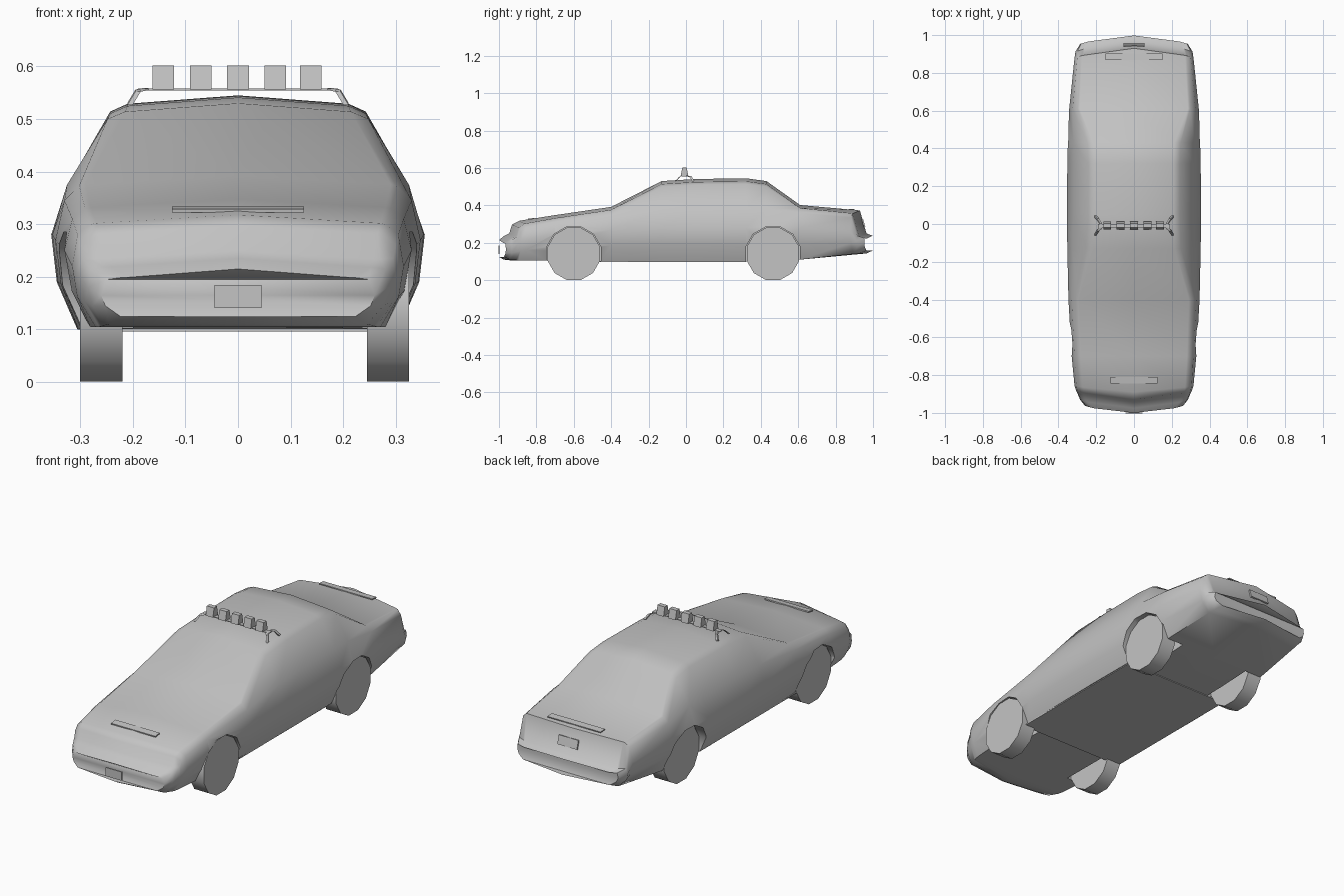
import bpy, bmesh, math
from mathutils import Matrix

if "Cube" in bpy.data.objects:
    bpy.data.objects.remove(bpy.data.objects["Cube"])

grey = bpy.data.materials.new("plain grey")
grey.diffuse_color = (0.55, 0.55, 0.55, 1)
grey.use_nodes = True
grey.node_tree.nodes["Principled BSDF"].inputs["Base Color"].default_value = grey.diffuse_color


def make(name, bm, smooth=None):
    bmesh.ops.recalc_face_normals(bm, faces=bm.faces)
    me = bpy.data.meshes.new(name)
    bm.to_mesh(me)
    bm.free()
    me.materials.append(grey)
    ob = bpy.data.objects.new(name, me)
    bpy.context.collection.objects.link(ob)
    if smooth:
        shade(me, smooth)
    return ob


def shade(me, angle):
    for p in me.polygons:
        p.use_smooth = True
    me.set_sharp_from_angle(angle=math.radians(angle))


def box(name, centre, size, tilt=0.0, top=1.0):
    bm = bmesh.new()
    bmesh.ops.create_cube(bm, size=1)
    for v in bm.verts:
        if v.co.z > 0:
            v.co.y *= top
    bmesh.ops.transform(bm, verts=bm.verts, matrix=Matrix.Translation(centre)
                        @ Matrix.Rotation(math.radians(tilt), 4, 'X')
                        @ Matrix.Diagonal((*size, 1)))
    return make(name, bm)


def disc(name, x0, x1, y, z, r, n=12):
    bm = bmesh.new()
    m = (Matrix.Translation(((x0 + x1) / 2, y, z)) @ Matrix.Rotation(math.pi / 2, 4, 'Y')
         @ Matrix.Rotation(math.pi / n, 4, 'Z'))
    bmesh.ops.create_cone(bm, cap_ends=True, segments=n, radius1=r, radius2=r,
                          depth=abs(x1 - x0), matrix=m)
    return make(name, bm, 50)


# Body: cross-sections along y
# y, floor z, widest x, widest z, shoulder x, shoulder z, roof edge x, top z
stations = [
    (-1.0, .125, .26, .165, .25, .195, .21, .215),
    (-.975, .11, .285, .18, .28, .215, .24, .235),
    (-.945, .107, .30, .20, .295, .235, .26, .25),
    (-.93, .105, .307, .21, .30, .26, .265, .298),
    (-.89, .105, .315, .22, .305, .28, .27, .318),
    (-.70, .104, .33, .25, .315, .31, .28, .348),
    (-.40, .102, .347, .27, .33, .345, .29, .392),
    (-.13, .10, .353, .28, .325, .375, .215, .53),
    (.05, .10, .355, .28, .32, .38, .21, .541),
    (.32, .10, .353, .28, .32, .38, .21, .545),
    (.43, .102, .35, .28, .32, .38, .215, .53),
    (.61, .11, .343, .28, .325, .36, .285, .402),
    (.93, .14, .315, .26, .30, .335, .27, .373),
    (.965, .143, .31, .21, .30, .238, .26, .25),
    (.998, .158, .285, .20, .28, .225, .24, .238),
]
bm = bmesh.new()
rings = []
for y, zb, xw, zw, xs, zs, xr, zt in stations:
    zr = zt - .016
    half = [(xw * .86, zb), (xw * .97, zb + (zw - zb) * .5), (xw, zw), (xs, zs),
            (xr + .3 * (xs - xr), zr + .1 * (zs - zr)), (xr, zr)]
    pts = [(0, zb)] + half + [(0, zt)] + [(-x, z) for x, z in reversed(half)]
    bend = .55 * min(1, max(0, abs(y) - .8) / .14) * (1 if y < 0 else -1)
    rings.append([bm.verts.new((x, y + bend * x * x, z)) for x, z in pts])
n = len(rings[0])
for a, b in zip(rings, rings[1:]):
    for i in range(n):
        j = (i + 1) % n
        bm.faces.new((a[i], a[j], b[j], b[i]))
for r in (rings[0], rings[-1]):
    for i in range(n // 2):
        quad = [r[i], r[i + 1], r[-i - 1], r[-i]]
        bm.faces.new(list(dict.fromkeys(quad)))
body = make("car_body", bm)

# Wheel arches cut from the body, then wheels
AXLES = {"front": -.60, "rear": .465}
for end, y in AXLES.items():
    for s in (-1, 1):
        cutter = disc("arch_cutter", s * .2, s * .5, y, .14, .15)
        cutter.hide_render = True
        mod = body.modifiers.new("arch", 'BOOLEAN')
        mod.operation = 'DIFFERENCE'
        mod.solver = 'EXACT'
        mod.object = cutter
        bpy.context.view_layer.objects.active = body
        bpy.ops.object.modifier_apply(modifier="arch")
        bpy.data.objects.remove(cutter)
    disc(end + "_left_wheel", -.30, -.22, y, .141, .145)
    disc(end + "_right_wheel", .245, .325, y, .141, .145)
shade(body.data, 55)

# Roof light bar: rail, five lamps, forked brackets
box("light_bar_rail", (0, -.01, .556), (.38, .022, .004))
for i, x in enumerate((-.142, -.071, 0, .071, .138)):
    box("lamp_%d" % i, (x, -.008, .579), (.041, .042, .046), 0, .55)
for s in (-1, 1):
    for y0, y1 in ((-.02, -.055), (.0, .04)):
        bm = bmesh.new()
        path = [(.175, y0, .555), (.19, y1 * .6, .552), (.205, y1, .527)]
        rows = []
        for x, y, z in path:
            rows.append([bm.verts.new((s * x + dx, y + dy, z + dz)) for dx, dy, dz in
                         ((-.005, -.005, 0), (.005, -.005, 0), (.005, .005, .004), (-.005, .005, .004))])
        for a, b in zip(rows, rows[1:]):
            for i in range(4):
                j = (i + 1) % 4
                bm.faces.new((a[i], a[j], b[j], b[i]))
        bm.faces.new(rows[0])
        bm.faces.new(rows[-1])
        make("light_bar_bracket", bm)

# Thin plates: hood strip, trunk strip, number plates, underside panel
box("hood_strip", (0, -.827, .328), (.25, .035, .006), 8)
box("trunk_strip", (0, .885, .378), (.30, .035, .005), -5)
box("front_plate", (0, -1.0, .163), (.09, .006, .044))
box("rear_plate", (0, .949, .305), (.11, .008, .045), 16)
box("underside_panel", (0, -.08, .099), (.60, .8, .006))
